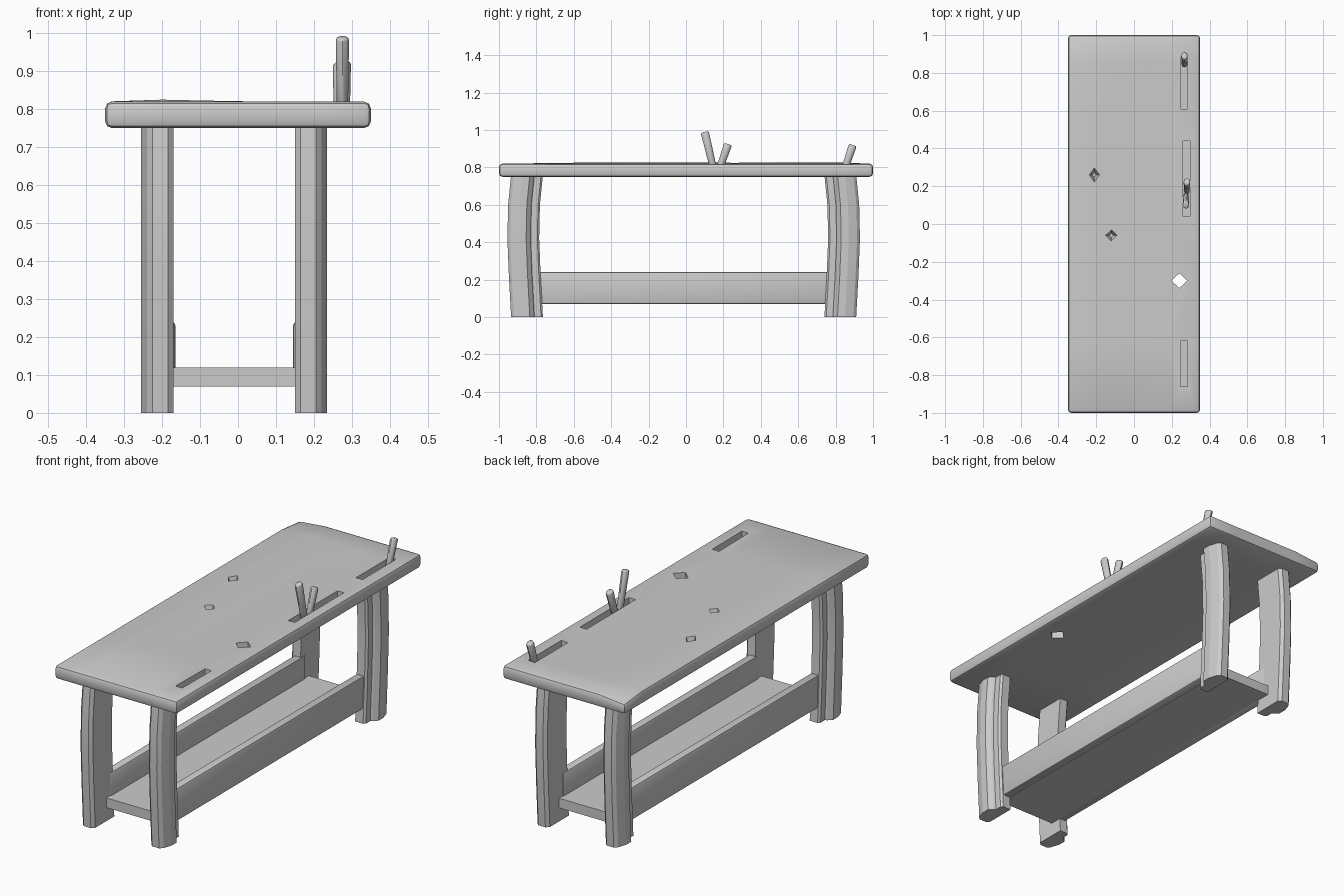
import bpy, bmesh
from math import radians, sin
from mathutils import Vector

if "Cube" in bpy.data.objects:
    bpy.data.objects.remove(bpy.data.objects["Cube"])


def add_object(name, bm):
    bmesh.ops.recalc_face_normals(bm, faces=bm.faces)
    mesh = bpy.data.meshes.new(name)
    bm.to_mesh(mesh)
    bm.free()
    obj = bpy.data.objects.new(name, mesh)
    bpy.context.collection.objects.link(obj)
    return obj


def finish(obj, angle=30):
    bpy.ops.object.select_all(action='DESELECT')
    obj.select_set(True)
    bpy.context.view_layer.objects.active = obj
    for mod in list(obj.modifiers):
        bpy.ops.object.modifier_apply(modifier=mod.name)
    bpy.ops.object.shade_smooth_by_angle(angle=radians(angle))


def box(lo, hi):
    bm = bmesh.new()
    bmesh.ops.create_cube(bm, size=1)
    for v in bm.verts:
        v.co = Vector([(a + b) / 2 + c * (b - a) for a, b, c in zip(lo, hi, v.co)])
    return bm


def slice_box(bm, axis, positions):
    for p in positions:
        co, no = Vector(), Vector()
        co[axis], no[axis] = p, 1
        bmesh.ops.bisect_plane(bm, geom=bm.verts[:] + bm.edges[:] + bm.faces[:],
                               plane_co=co, plane_no=no)


def loft(name, rings):
    bm = bmesh.new()
    loops = [[bm.verts.new(p) for p in ring] for ring in rings]
    n = len(loops[0])
    for a, b in zip(loops, loops[1:]):
        for i in range(n):
            bm.faces.new((a[i], a[(i + 1) % n], b[(i + 1) % n], b[i]))
    bm.faces.new(loops[0])
    bm.faces.new(loops[-1])
    return add_object(name, bm)


# Worn tabletop with a gently uneven surface
bm = box((-0.35, -1, 0.75), (0.35, 1, 0.82))
slice_box(bm, 0, [-0.2, -0.05, 0.08, 0.2])
slice_box(bm, 1, [-0.6, -0.2, 0.2, 0.6, 0.85])
for v in bm.verts:
    if v.co.z > 0.8:
        if abs(v.co.x) < 0.3 and abs(v.co.y) < 0.9:
            v.co.z += -0.005 * sin(v.co.x * 7.5)
        if v.co.x < -0.3 and v.co.y > 0.9:
            v.co.z -= 0.015
top = add_object("tabletop", bm)
bev = top.modifiers.new("edge", 'BEVEL')
bev.width, bev.segments = 0.018, 2
bev.limit_method, bev.angle_limit = 'ANGLE', radians(40)


def carve(bm):
    cutter = add_object("carving_cutter", bm)
    cutter.hide_render = True
    mod = top.modifiers.new("carve", 'BOOLEAN')
    mod.operation, mod.solver, mod.object = 'DIFFERENCE', 'EXACT', cutter
    return cutter


# Tool slots, two chipped pits and one hole right through
cutters = [carve(box((x - 0.019, y0, 0.78), (x + 0.019, y1, 0.9)))
           for x, y0, y1 in ((0.265, 0.61, 0.88), (0.278, 0.04, 0.44), (0.265, -0.86, -0.62))]


def diamond(x, y, rx, ry, z, taper):
    bm = bmesh.new()
    bmesh.ops.create_cone(bm, cap_ends=True, segments=4, radius1=taper, radius2=1, depth=1)
    for v in bm.verts:
        v.co = (x + v.co.x * rx, y + v.co.y * ry, z + (v.co.z + 0.5) * (0.84 - z))
    return bm


cutters += [carve(diamond(*d)) for d in ((-0.21, 0.26, 0.033, 0.045, 0.78, 0.3),
                                         (-0.12, -0.06, 0.037, 0.037, 0.78, 0.3),
                                         (0.24, -0.30, 0.042, 0.039, 0.70, 1.0))]
finish(top)
for c in cutters:
    bpy.data.objects.remove(c)

# Bowed legs: chamfered post on the outside with a slimmer inner shoulder
# profile points are (distance from the inner side, distance from the bench end)
PROFILE = [(0, 0.17), (0, 0.015), (0.015, 0), (0.055, 0), (0.07, 0.015), (0.085, 0.06),
           (0.085, 0.10), (0.065, 0.12), (0.055, 0.125), (0.055, 0.16), (0.045, 0.17)]
LEVELS = [(0, 0), (0.22, 0.012), (0.42, 0.02), (0.6, 0.016), (0.76, 0)]
for side, inner in (("right", 0.15), ("left", -0.17)):
    for end, outer in (("front", -0.935), ("back", 0.91)):
        sx, sy = (1 if inner > 0 else -1), (1 if outer > 0 else -1)
        rings = [[(inner + sx * u, outer - sy * w + sy * bow, z) for u, w in PROFILE]
                 for z, bow in LEVELS]
        finish(loft(f"{end}_{side}_leg", rings), 15)

# Lower shelf and its side boards
finish(add_object("lower_shelf", box((-0.17, -0.83, 0.07), (0.15, 0.82, 0.12))))
for side, x0, x1 in (("right", 0.145, 0.19), ("left", -0.21, -0.165)):
    board = add_object(f"{side}_side_board", box((x0, -0.80, 0.07), (x1, 0.79, 0.24)))
    bev = board.modifiers.new("edge", 'BEVEL')
    bev.width, bev.segments = 0.01, 2
    finish(board)

# Tool handles standing in the slots
for i, (x, y0, y1, z1) in enumerate(((0.275, 0.15, 0.10, 0.995), (0.28, 0.175, 0.225, 0.93),
                                     (0.267, 0.845, 0.892, 0.925))):
    a, b = Vector((x, y0, 0.78)), Vector((x, y1, z1 - 0.005))
    bm = bmesh.new()
    bmesh.ops.create_cone(bm, cap_ends=True, segments=8, radius1=0.018, radius2=0.022,
                          depth=(b - a).length)
    rot = (b - a).to_track_quat('Z', 'Y')
    for v in bm.verts:
        v.co.z += (b - a).length / 2
        v.co = a + rot @ v.co
        v.co.x = x + (v.co.x - x) * 0.8
    handle = add_object(f"tool_handle_{i + 1}", bm)
    bev = handle.modifiers.new("edge", 'BEVEL')
    bev.width, bev.segments = 0.008, 2
    bev.limit_method, bev.angle_limit = 'ANGLE', radians(60)
    finish(handle, 50)
